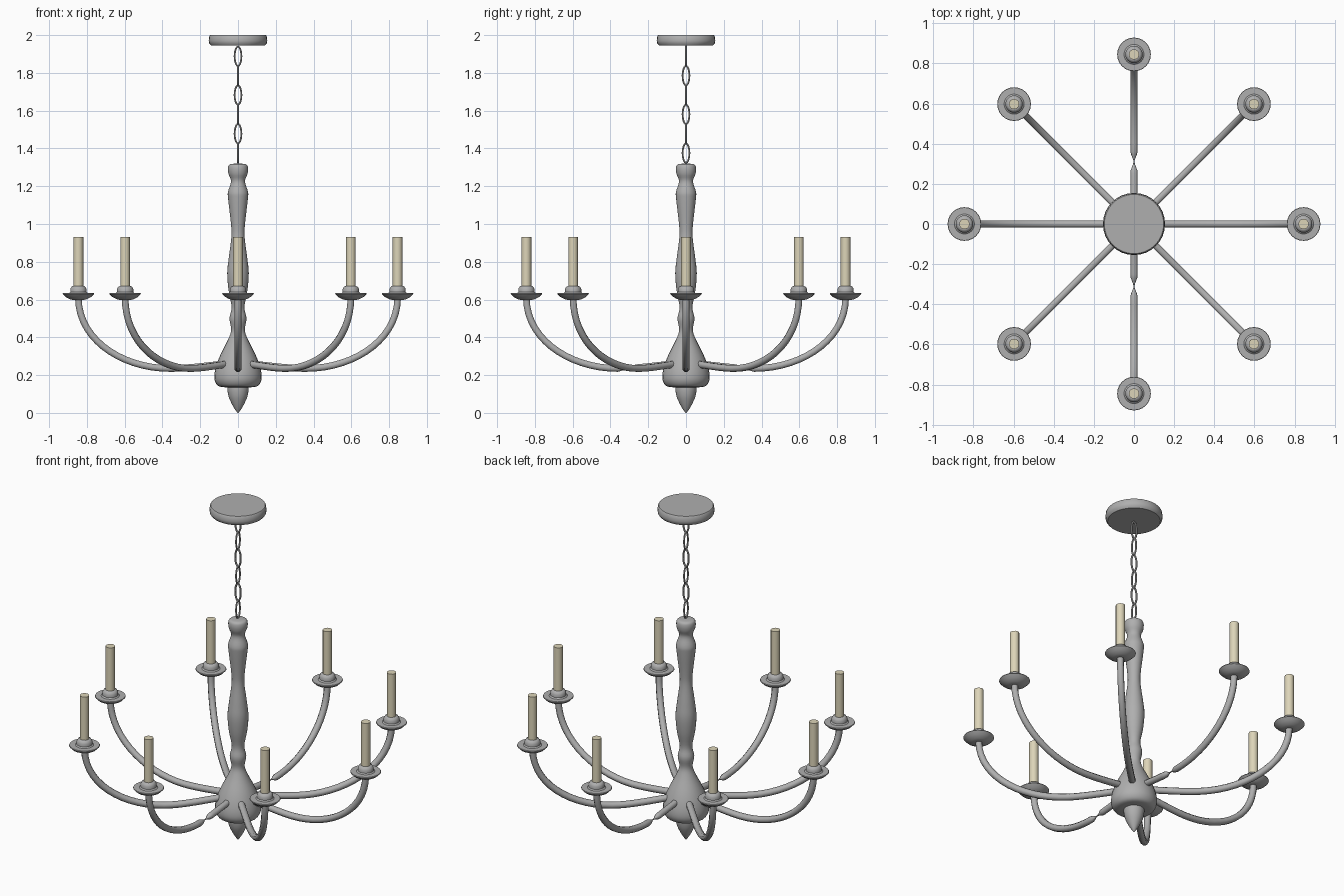
import bpy, bmesh, math
from mathutils import Vector
from mathutils.geometry import interpolate_bezier

cube = bpy.data.objects.get("Cube")
if cube:
    bpy.data.objects.remove(cube, do_unlink=True)


def material(name, color):
    m = bpy.data.materials.new(name)
    m.use_nodes = True
    m.diffuse_color = color
    m.node_tree.nodes["Principled BSDF"].inputs["Base Color"].default_value = color
    return m


metal = material("brushed grey metal", (0.43, 0.43, 0.43, 1))
cream = material("cream candle", (0.72, 0.66, 0.48, 1))


def finish(bm, name, mat, angle=40):
    bmesh.ops.recalc_face_normals(bm, faces=bm.faces)
    mesh = bpy.data.meshes.new(name)
    bm.to_mesh(mesh)
    bm.free()
    mesh.materials.append(mat)
    mesh.shade_smooth()
    mesh.set_sharp_from_angle(angle=math.radians(angle))
    return mesh


def place(name, mesh, location=(0, 0, 0), turn=0):
    obj = bpy.data.objects.new(name, mesh)
    obj.location = location
    obj.rotation_euler.z = turn
    bpy.context.collection.objects.link(obj)
    return obj


def bridge(bm, rings, closed=False):
    pairs = list(zip(rings, rings[1:])) + ([(rings[-1], rings[0])] if closed else [])
    for a, b in pairs:
        for i in range(len(a)):
            j = (i + 1) % len(a)
            bm.faces.new((a[i], a[j], b[j], b[i]))
    if not closed:
        bm.faces.new(rings[0])
        bm.faces.new(rings[-1])


def lathe(name, profile, mat, sides=24, angle=40):
    """Turn (radius, height) points round the z axis."""
    bm = bmesh.new()
    steps = [math.tau * i / sides for i in range(sides)]
    bridge(bm, [[bm.verts.new((r * math.cos(a), r * math.sin(a), z)) for a in steps]
                for r, z in profile])
    return finish(bm, name, mat, angle)


def sweep(name, path, radii, mat, sides=8, closed=False):
    """Run a round section along a path in the xz plane."""
    bm = bmesh.new()
    rings, n = [], len(path)
    across = Vector((0, 1, 0))
    for i, p in enumerate(path):
        before = path[(i - 1) % n] if closed else path[max(i - 1, 0)]
        after = path[(i + 1) % n] if closed else path[min(i + 1, n - 1)]
        normal = across.cross((after - before).normalized())
        ring = []
        for k in range(sides):
            a = math.tau * (k + 0.5) / sides
            ring.append(bm.verts.new(p + radii[i] * (math.cos(a) * normal + math.sin(a) * across)))
        rings.append(ring)
    bridge(bm, rings, closed)
    return finish(bm, name, mat, 50)


def smooth_profile(points, cuts=4):
    """Round a profile with a spline through its points."""
    pts = [Vector(p) for p in points]
    out = []
    for i in range(len(pts) - 1):
        a, b = pts[i], pts[i + 1]
        before, after = pts[max(i - 1, 0)], pts[min(i + 2, len(pts) - 1)]
        out += interpolate_bezier(a, a + (b - before) / 6, b - (after - a) / 6, b, cuts + 1)[:-1]
    out.append(pts[-1])
    return [(max(p.x, 0.002), p.y) for p in out]


# Ceiling canopy
place("ceiling_canopy", lathe("ceiling_canopy", [
    (0.143, 1.945), (0.153, 1.957), (0.155, 1.97), (0.152, 1.995), (0.148, 2.0)], metal, 32))

# Chain of alternating oval links
oval = [Vector((0.018 * math.cos(a), 0, 0.051 * math.sin(a)))
        for a in (math.tau * i / 20 for i in range(20))]
link_mesh = sweep("chain_link", oval, [0.0055] * 20, metal, 6, True)
for i in range(6):
    place(f"chain_link_{i + 1}", link_mesh, (0, 0, 1.888 - 0.1025 * i), math.pi / 2 * (i % 2))

# Turned centre column with its bulb
place("centre_column", lathe("centre_column", smooth_profile([
    (0.055, 0.135), (0.1, 0.14), (0.121, 0.165), (0.125, 0.2), (0.115, 0.25), (0.092, 0.31),
    (0.052, 0.39), (0.036, 0.44), (0.045, 0.5), (0.034, 0.56), (0.05, 0.65), (0.057, 0.74),
    (0.049, 0.82), (0.035, 0.93), (0.037, 1.0), (0.052, 1.13), (0.053, 1.17), (0.037, 1.225),
    (0.05, 1.265), (0.053, 1.295), (0.044, 1.315), (0.01, 1.32)]), metal, 24, 60))

# Bottom finial
place("bottom_finial", lathe("bottom_finial", smooth_profile([
    (0.002, 0.0), (0.016, 0.018), (0.034, 0.05), (0.049, 0.085), (0.056, 0.12), (0.056, 0.15)]),
    metal, 24, 60))

# Curved arm, plain and with a pinched stretch
reach = 0.845
path = interpolate_bezier(Vector((reach, 0, 0.61)), Vector((reach, 0, 0.385)),
                          Vector((0.61, 0, 0.235)), Vector((0.36, 0, 0.235)), 16)[:-1]
path += interpolate_bezier(Vector((0.36, 0, 0.235)), Vector((0.27, 0, 0.235)),
                           Vector((0.15, 0, 0.252)), Vector((0.05, 0, 0.262)), 20)
arm_radius = 0.019
plain_arm = sweep("arm", path, [arm_radius] * len(path), metal)
pinched_arm = sweep("pinched_arm", path, [
    arm_radius * min(1, max(0.15, abs(p.x - 0.31) / 0.045)) for p in path], metal)

# Drip dish with candle cup, and candle
dish = lathe("drip_dish", [
    (0.03, 0.598), (0.045, 0.602), (0.068, 0.614), (0.084, 0.63), (0.082, 0.634),
    (0.05, 0.634), (0.043, 0.64), (0.043, 0.656), (0.036, 0.668), (0.028, 0.672)], metal)
candle = lathe("candle", [(0.026, 0.66), (0.026, 0.93)], cream, 12)

# Eight arms round the column
for i in range(8):
    turn = math.tau * i / 8
    spot = (reach * math.cos(turn), reach * math.sin(turn), 0)
    place(f"arm_{i + 1}", pinched_arm if i in (2, 6) else plain_arm, turn=turn)
    place(f"drip_dish_{i + 1}", dish, spot, turn)
    place(f"candle_{i + 1}", candle, spot, turn)
